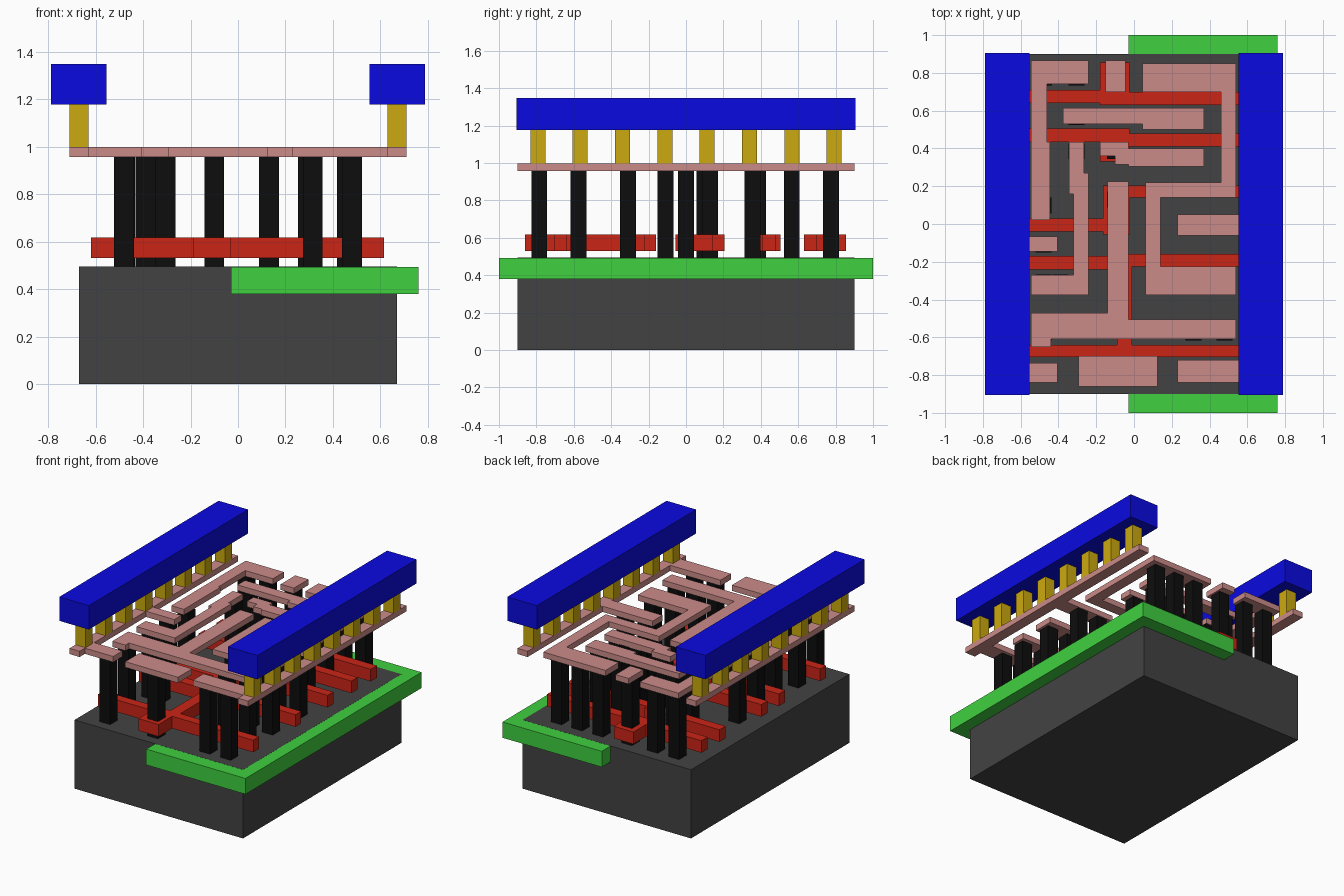
import bpy, bmesh


def material(name, rgb):
    m = bpy.data.materials.new(name)
    m.diffuse_color = (*rgb, 1)
    return m


DARK = material("dark_silicon", (0.055, 0.055, 0.055))
GREEN = material("well_green", (0.05, 0.63, 0.05))
RED = material("gate_red", (0.6, 0.018, 0.008))
BLACK = material("contact_black", (0.004, 0.004, 0.004))
PINK = material("metal_pink", (0.6, 0.26, 0.25))
GOLD = material("via_gold", (0.6, 0.4, 0.005))
BLUE = material("rail_blue", (0.003, 0.003, 0.75))


def plate(name, rects, z0, z1, mat=None):
    """Extrude the union of (x0, x1, y0, y1) rectangles from z0 to z1."""
    xs = sorted({v for r in rects for v in r[:2]})
    ys = sorted({v for r in rects for v in r[2:]})
    bm = bmesh.new()
    for xa, xb in zip(xs, xs[1:]):
        for ya, yb in zip(ys, ys[1:]):
            cx, cy = (xa + xb) / 2, (ya + yb) / 2
            if any(r[0] < cx < r[1] and r[2] < cy < r[3] for r in rects):
                bm.faces.new([bm.verts.new((x, y, z0)) for x, y in
                              ((xa, ya), (xb, ya), (xb, yb), (xa, yb))])
    bmesh.ops.remove_doubles(bm, verts=bm.verts[:], dist=1e-5)
    ext = bmesh.ops.extrude_face_region(bm, geom=bm.faces[:], use_keep_orig=True)
    for v in ext["geom"]:
        if isinstance(v, bmesh.types.BMVert):
            v.co.z = z1
    bmesh.ops.recalc_face_normals(bm, faces=bm.faces[:])
    bmesh.ops.dissolve_limit(bm, angle_limit=0.01, verts=bm.verts[:], edges=bm.edges[:])
    me = bpy.data.meshes.new(name)
    bm.to_mesh(me)
    bm.free()
    ob = bpy.data.objects.new(name, me)
    bpy.context.collection.objects.link(ob)
    if mat:
        me.materials.append(mat)
    return ob


def square(x, y, h):
    return (x - h, x + h, y - h, y + h)


TOP = 0.494

# Substrate with the half well set into it, and the doped areas under the contacts
plate("substrate", [(-0.67, 0.67, -0.9, 0.9)], 0, TOP, DARK)
plate("well", [(-0.03, 0.76, -1, 1)], 0.38, TOP - 0.0005, GREEN)
for name, r in (("lower_left", (-0.54, -0.40, -0.85, -0.04)),
                ("lower_right", (0.24, 0.55, -0.85, 0.2)),
                ("upper_left", (-0.54, -0.24, 0.05, 0.85)),
                ("upper_right", (0.06, 0.53, 0.29, 0.85))):
    plate("diffusion_" + name, [r], 0.42, TOP - 0.0003)

# Gate bars with their contact pads
L, R = -0.62, 0.615
gates = [
    [(L, -0.1, 0.64, 0.71), (-0.1, R, 0.63, 0.70), (-0.18, -0.025, 0.63, 0.855)],
    [(L, -0.1, 0.435, 0.505), (-0.1, R, 0.41, 0.48), (-0.18, -0.025, 0.33, 0.505)],
    [(L, -0.1, -0.04, 0.03), (-0.1, R, 0.14, 0.205), (-0.165, -0.02, -0.055, 0.205)],
    [(L, R, -0.705, -0.64), (-0.19, -0.03, -0.86, -0.64), (-0.09, -0.01, -0.7, -0.16),
     (L, -0.05, -0.24, -0.17), (-0.05, R, -0.225, -0.16)],
]
for i, g in enumerate(gates):
    plate(f"gate_{i + 1}", g, 0.53, 0.617, RED)

# Contacts, listed per row as y: x positions
rows = {
    0.775: (-0.475, -0.305, -0.10, 0.13, 0.295, 0.46),
    0.565: (-0.305, 0.13, 0.295),
    0.385: (-0.305, -0.10),
    0.355: (0.13, 0.295),
    0.13: (-0.10,),
    0.098: (-0.48,),
    0.0: (0.315, 0.48),
    -0.11: (-0.48,),
    -0.31: (-0.48, -0.39, 0.315, 0.48),
    -0.575: (-0.48, 0.315, 0.48),
    -0.785: (-0.48, -0.10, 0.315, 0.48),
}
for y, row in rows.items():
    for x in row:
        plate("contact", [square(x, y, 0.042)], TOP, 0.957, BLACK)

# First metal: two supply strips with branches, then the signal traces
metal = {
    "supply_strip_left": [(-0.71, -0.63, -0.9, 0.9), (-0.7, -0.405, -0.145, -0.065),
                          (-0.7, -0.405, -0.84, -0.735)],
    "supply_strip_right": [(0.63, 0.71, -0.9, 0.9), (0.23, 0.7, -0.06, 0.05),
                           (0.23, 0.7, -0.84, -0.72)],
    "trace_upper_left": [(-0.545, -0.24, 0.74, 0.865), (-0.545, -0.46, 0.02, 0.865),
                         (-0.545, -0.445, 0.02, 0.435)],
    "trace_top_pad": [(-0.15, -0.045, 0.70, 0.865)],
    "trace_right": [(0.045, 0.54, 0.70, 0.85), (0.46, 0.54, 0.14, 0.85),
                    (0.06, 0.54, 0.14, 0.22), (0.06, 0.14, -0.375, 0.22),
                    (0.06, 0.54, -0.375, -0.225)],
    "trace_upper_middle": [(-0.375, 0.37, 0.53, 0.615), (0.045, 0.37, 0.50, 0.615)],
    "trace_second_pad": [(-0.18, -0.03, 0.36, 0.435), (-0.10, 0.04, 0.315, 0.40),
                         (-0.03, 0.37, 0.305, 0.40)],
    "trace_left_middle": [(-0.345, -0.265, 0.16, 0.435), (-0.32, -0.24, -0.375, 0.27),
                          (-0.545, -0.24, -0.375, -0.27)],
    "trace_centre": [(-0.14, -0.03, -0.6, 0.225), (-0.545, -0.03, -0.61, -0.47),
                     (-0.1, 0.54, -0.61, -0.505), (-0.545, -0.44, -0.65, -0.5)],
    "trace_front_pad": [(-0.295, 0.125, -0.86, -0.70)],
}
for name, rects in metal.items():
    plate(name, rects, 0.957, 0.998, PINK)

# Supply vias and the two upper rails
for s, side in ((-1, "left"), (1, "right")):
    for i in range(8):
        plate("via_" + side, [square(s * 0.67, (i - 3.5) * 0.2263, 0.04)], 0.998, 1.177, GOLD)
    x0, x1 = sorted((s * 0.553, s * 0.788))
    plate("power_rail_" + side, [(x0, x1, -0.905, 0.905)], 1.177, 1.349, BLUE)
